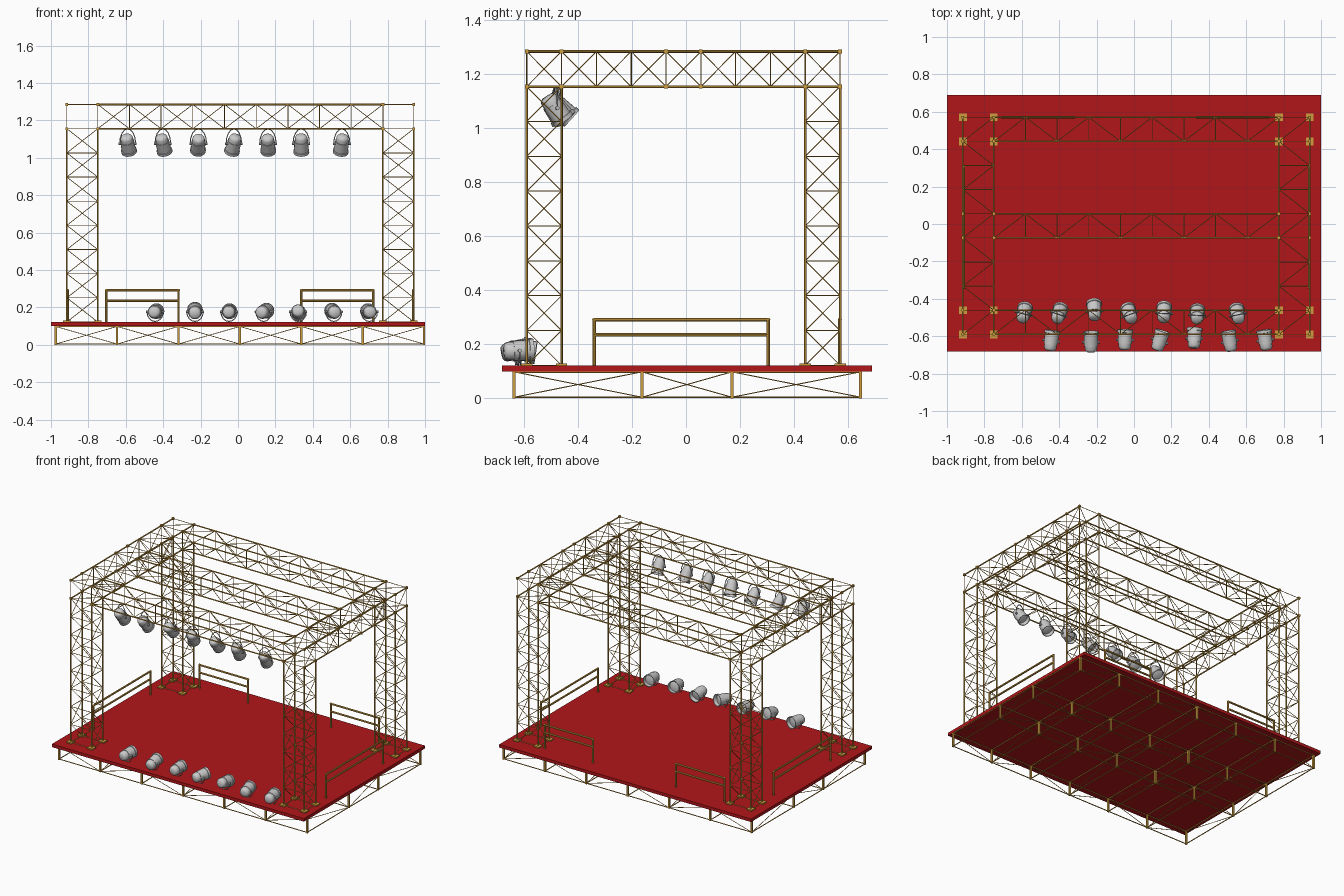
import bpy, bmesh, math
from mathutils import Vector, Matrix

if "Cube" in bpy.data.objects:
    bpy.data.objects.remove(bpy.data.objects["Cube"])


def material(name, rgb):
    m = bpy.data.materials.new(name)
    m.diffuse_color = (*rgb, 1)
    m.use_nodes = True
    m.node_tree.nodes["Principled BSDF"].inputs["Base Color"].default_value = m.diffuse_color
    return m


GOLD = material("gold_metal", (0.62, 0.34, 0.05))
RED = material("red_deck", (0.45, 0.008, 0.01))


def finish(name, bm, mat=None, smooth=False):
    me = bpy.data.meshes.new(name)
    bm.to_mesh(me)
    bm.free()
    ob = bpy.data.objects.new(name, me)
    bpy.context.collection.objects.link(ob)
    if mat:
        me.materials.append(mat)
    if smooth:
        bpy.ops.object.select_all(action='DESELECT')
        ob.select_set(True)
        bpy.context.view_layer.objects.active = ob
        bpy.ops.object.shade_smooth_by_angle(angle=math.radians(35))
    return ob


def rod(bm, a, b, r, sides=6):
    a, b = Vector(a), Vector(b)
    d = b - a
    m = Matrix.Translation((a + b) / 2) @ d.to_track_quat('Z', 'Y').to_matrix().to_4x4()
    bmesh.ops.create_cone(bm, cap_ends=True, segments=sides, radius1=r, radius2=r,
                          depth=d.length, matrix=m)


def box(bm, c, s):
    bmesh.ops.create_cube(bm, size=1, matrix=Matrix.Translation(c) @ Matrix.Diagonal((*s, 1)))


CHORD, BRACE = 0.0048, 0.0021


# Box truss: four chords, a ring at each station, zigzag braces on every face
def truss(name, lo, hi, axis, bays):
    bm = bmesh.new()
    u, v = [k for k in range(3) if k != axis]

    def node(i, k):
        p = [0, 0, 0]
        p[axis] = lo[axis] + (hi[axis] - lo[axis]) * i / bays
        p[u] = (lo, hi)[k % 4 in (1, 2)][u]
        p[v] = (lo, hi)[k % 4 in (2, 3)][v]
        return p

    for k in range(4):
        rod(bm, node(0, k), node(bays, k), CHORD)
        for i in range(bays + 1):
            rod(bm, node(i, k), node(i, k + 1), BRACE, 5)
        for i in range(bays):
            s = (i + (axis != 2 and k == 2)) % 2
            rod(bm, node(i, k + s), node(i + 1, k + 1 - s), BRACE, 5)
    finish(name, bm, GOLD)


# Layout lines
XS = [(-0.915, -0.75), (0.775, 0.94)]
YS = [(-0.59, -0.461), (-0.074, 0.055), (0.442, 0.571)]
DECK, Z0, Z1 = 0.122, 1.155, 1.285

# Deck
bm = bmesh.new()
box(bm, (0, 0.004, 0.111), (2, 1.372, 0.022))
finish("deck", bm, RED)

# Support frame under the deck
bm = bmesh.new()
px = [-0.975 + 1.97 * i / 6 for i in range(7)]
py = [-0.637, -0.163, 0.17, 0.647]
LOW, TOP = 0.004, 0.098
for x in px:
    for y in py:
        box(bm, (x, y, 0.05), (0.012, 0.012, 0.1))
for z in (LOW, TOP):
    for y in py:
        rod(bm, (px[0], y, z), (px[-1], y, z), 0.0035)
    for x in px:
        rod(bm, (x, py[0], z), (x, py[-1], z), 0.0035)
for j, y in enumerate(py):
    for i in range(6):
        a, b = (LOW, TOP) if (i + j) % 2 else (TOP, LOW)
        rod(bm, (px[i], y, a), (px[i + 1], y, b), BRACE, 5)
for i, x in enumerate(px):
    for j in range(3):
        a, b = (LOW, TOP) if (i + j) % 2 else (TOP, LOW)
        rod(bm, (x, py[j], a), (x, py[j + 1], b), BRACE, 5)
finish("deck_support_frame", bm, GOLD)

# Corner towers and their foot plates
for sx, x in zip(("left", "right"), XS):
    for sy, y in (("front", YS[0]), ("back", YS[2])):
        truss(f"tower_{sy}_{sx}", (x[0], y[0], DECK), (x[1], y[1], Z0), 2, 8)
        bm = bmesh.new()
        for a in x:
            for b in y:
                box(bm, (a, b, DECK + 0.004), (0.042, 0.042, 0.008))
        finish(f"foot_plates_{sy}_{sx}", bm, GOLD)

# Roof trusses
for sx, x in zip(("left", "right"), XS):
    truss(f"roof_truss_{sx}", (x[0], YS[0][0], Z0), (x[1], YS[2][1], Z1), 1, 9)
for sy, y in zip(("front", "middle", "back"), YS):
    truss(f"roof_truss_{sy}", (XS[0][1], y[0], Z0), (XS[1][0], y[1], Z1), 0, 9)

# Roof joint blocks
bm = bmesh.new()
for x in sum(XS, ()):
    for y in sum(YS, ()):
        for z in (Z0, Z1):
            box(bm, (x, y, z), (0.014, 0.014, 0.014))
finish("roof_joints", bm, GOLD)


# Guard rails: two posts, a top bar and a middle bar
def guard_rail(name, a, b):
    bm = bmesh.new()
    for p in (a, b):
        rod(bm, (*p, DECK), (*p, 0.294), 0.0065, 8)
    for z in (0.236, 0.291):
        rod(bm, (*a, z), (*b, z), 0.0065, 8)
    for p in (a, b):
        bmesh.ops.create_uvsphere(bm, u_segments=8, v_segments=6, radius=0.0075,
                                  matrix=Matrix.Translation((*p, 0.291)))
    finish(name, bm, GOLD, True)


guard_rail("rail_left", (-0.91, -0.34), (-0.91, 0.305))
guard_rail("rail_right", (0.937, -0.34), (0.937, 0.305))
guard_rail("rail_back_left", (-0.705, 0.57), (-0.318, 0.57))
guard_rail("rail_back_right", (0.338, 0.57), (0.722, 0.57))

# Spotlight profile (radius, distance along the beam): hollow can with a lens
CAN = [(0, -0.054), (0.02, -0.053), (0.029, -0.047), (0.033, -0.038), (0.034, -0.018),
       (0.037, -0.018), (0.038, 0.04), (0.042, 0.041), (0.042, 0.056), (0.038, 0.056),
       (0.036, 0.03), (0.02, 0.034), (0, 0.036)]


def spotlight(name, centre, yaw, pitch, base_z):
    c = Vector(centre)
    yaw, pitch = math.radians(yaw), math.radians(pitch)
    d = Vector((math.sin(yaw) * math.cos(pitch), math.cos(yaw) * math.cos(pitch), math.sin(pitch)))
    bm = bmesh.new()
    vs = [bm.verts.new((r, 0, z)) for r, z in CAN]
    es = [bm.edges.new(e) for e in zip(vs, vs[1:])]
    bmesh.ops.spin(bm, geom=vs + es, cent=(0, 0, 0), axis=(0, 0, 1), angle=math.tau, steps=20)
    bmesh.ops.remove_doubles(bm, verts=bm.verts[:], dist=1e-5)
    bmesh.ops.recalc_face_normals(bm, faces=bm.faces[:])
    bm.transform(Matrix.Translation(c) @ d.to_track_quat('Z', 'Y').to_matrix().to_4x4())
    finish(name + "_can", bm, None, True)
    # Arched yoke from both pivots to the mounting point
    bm = bmesh.new()
    side = Vector((math.cos(yaw), -math.sin(yaw), 0))
    h = base_z - c.z
    pts = [c + side * (0.044 * math.cos(t)) + Vector((0, 0, h * math.sin(t)))
           for t in [math.pi * k / 8 for k in range(9)]]
    for a, b in zip(pts, pts[1:]):
        rod(bm, a, b, 0.0028)
    for s in (-1, 1):
        rod(bm, c + side * s * 0.033, c + side * s * 0.048, 0.007, 10)
    finish(name + "_yoke", bm, None, True)


# Hanging spotlights: x, y, yaw, pitch
HANGING = [(-0.59, -0.48, 14, -52), (-0.402, -0.483, 18, -52), (-0.212, -0.465, -3, -42),
           (-0.022, -0.483, -20, -52), (0.16, -0.478, 3, -48), (0.338, -0.488, 2, -58),
           (0.555, -0.485, -12, -54)]
for i, (x, y, yaw, pitch) in enumerate(HANGING):
    spotlight(f"hanging_light_{i + 1}", (x, y, 1.075), yaw, pitch, Z0)

# Floor spotlights along the front edge: x, y, yaw, pitch
FLOOR = [(-0.443, -0.625, 8, 3), (-0.23, -0.632, 0, 12), (-0.048, -0.62, 2, 3),
         (0.137, -0.625, 18, 6), (0.322, -0.612, 2, -8), (0.512, -0.628, -10, 6),
         (0.702, -0.622, -8, 3)]
for i, (x, y, yaw, pitch) in enumerate(FLOOR):
    spotlight(f"floor_light_{i + 1}", (x, y, 0.177), yaw, pitch, DECK + 0.003)
